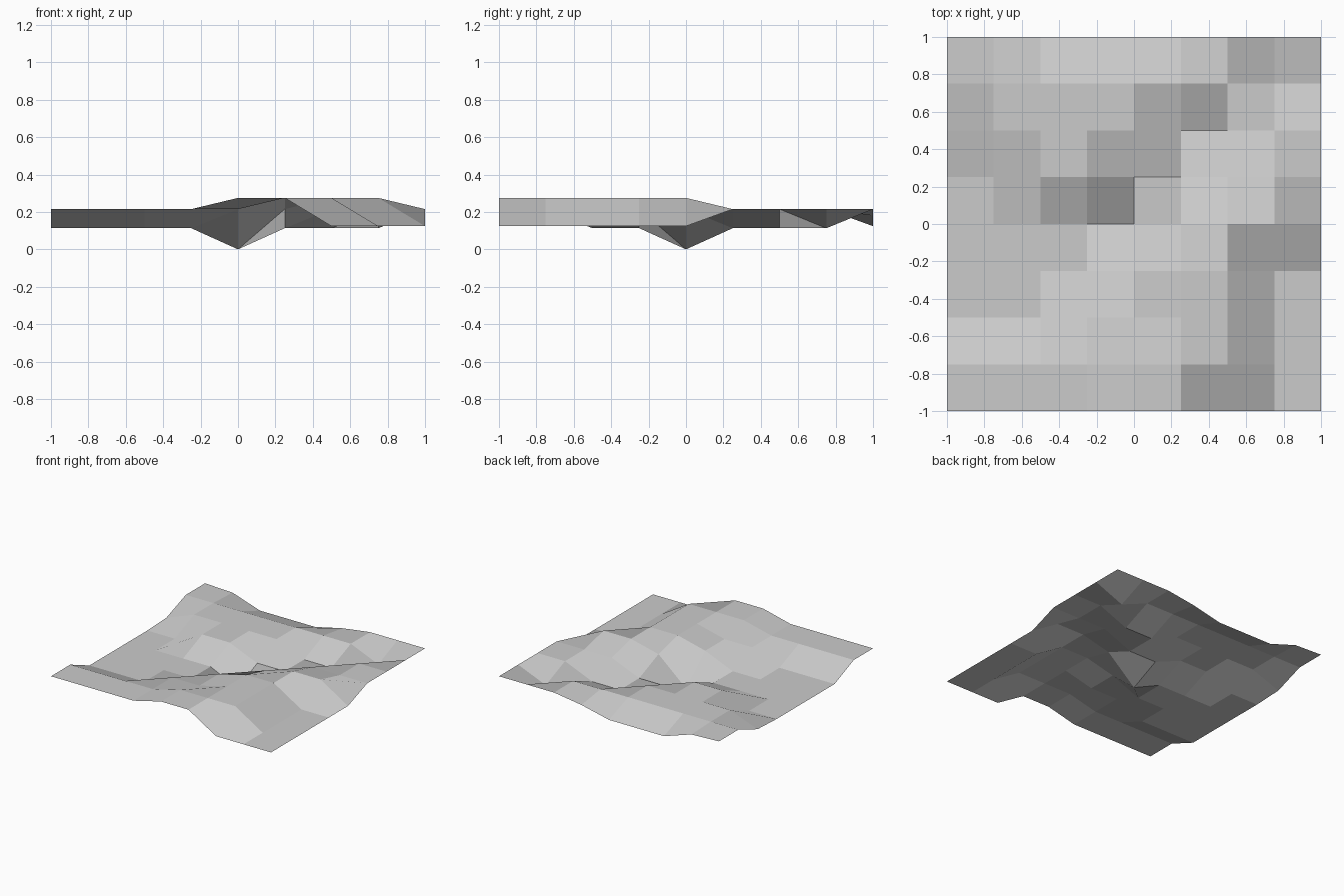
import bpy

if "Cube" in bpy.data.objects:
    bpy.data.objects.remove(bpy.data.objects["Cube"])

# Height steps of the terrain, and which step each grid point sits on (back row first)
LEVELS = [0.0, 0.113, 0.124, 0.18, 0.205, 0.215, 0.275]
ROWS = [
    "542223555",
    "555555515",
    "255551155",
    "115511555",
    "111105662",
    "111156622",
    "111556622",
    "555566622",
    "555566222",
]
N = len(ROWS)
STEP = 2.0 / (N - 1)

# Grid points
verts = [(-1 + i * STEP, 1 - j * STEP, LEVELS[int(ROWS[j][i])])
         for j in range(N) for i in range(N)]

# Square facets, each starting at its front left corner
faces = []
for j in range(N - 1):
    for i in range(N - 1):
        back, front = j * N + i, (j + 1) * N + i
        faces.append((front, front + 1, back + 1, back))

# Flat-shaded terrain sheet
mesh = bpy.data.meshes.new("terrain")
mesh.from_pydata(verts, [], faces)
mesh.update()
terrain = bpy.data.objects.new("terrain", mesh)
bpy.context.collection.objects.link(terrain)

# Single plain colour
grey = bpy.data.materials.new("light grey")
grey.diffuse_color = (0.6, 0.6, 0.6, 1.0)
grey.use_nodes = True
grey.node_tree.nodes["Principled BSDF"].inputs["Base Color"].default_value = grey.diffuse_color
mesh.materials.append(grey)
